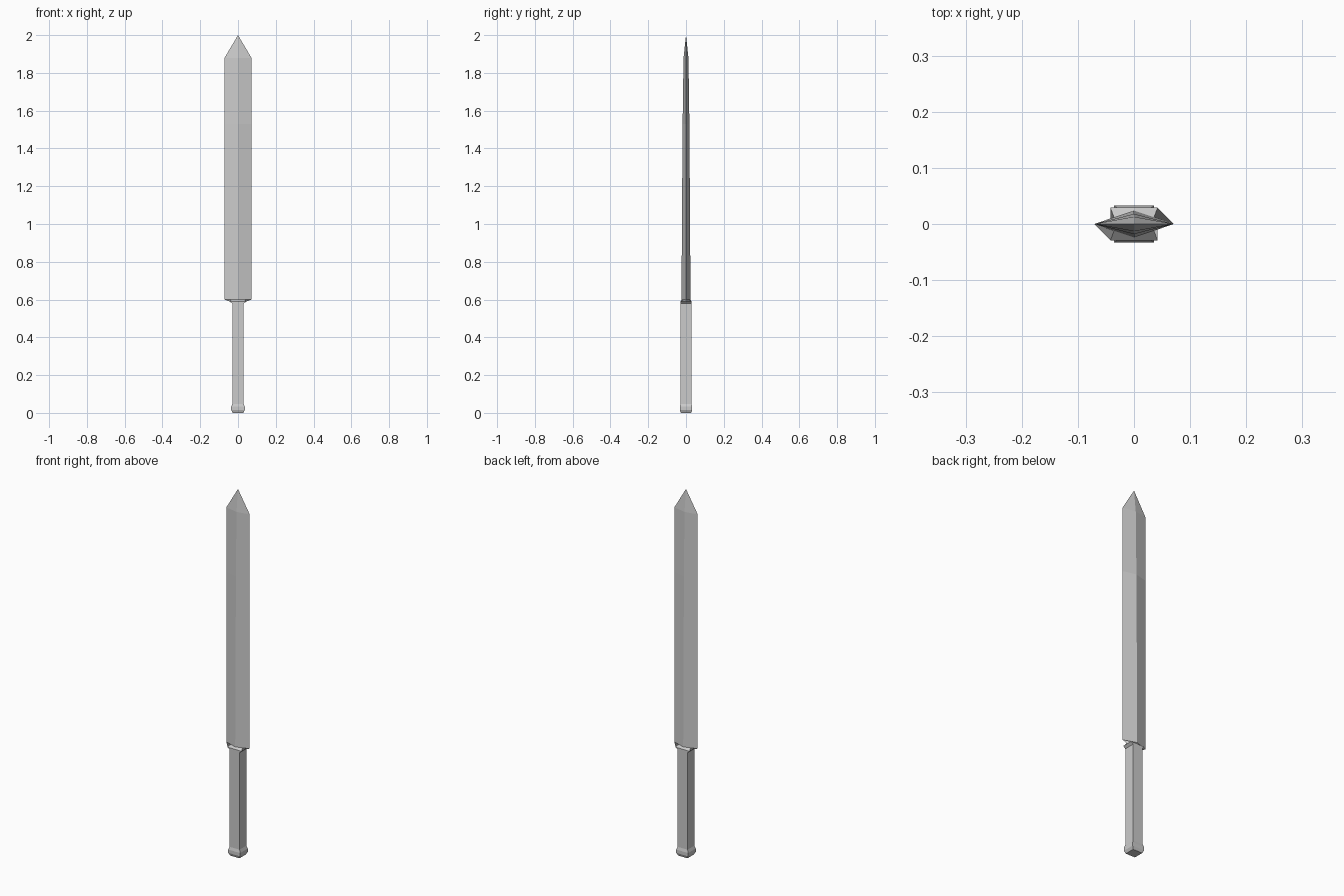
import bpy, bmesh

if "Cube" in bpy.data.objects:
    bpy.data.objects.remove(bpy.data.objects["Cube"])


def loft(name, rings, tip=None):
    """Join rings of equal point count, closing both ends."""
    bm = bmesh.new()
    loops = [[bm.verts.new(p) for p in r] for r in rings]
    n = len(loops[0])
    for lo, hi in zip(loops, loops[1:]):
        for i in range(n):
            j = (i + 1) % n
            bm.faces.new((lo[i], lo[j], hi[j], hi[i]))
    bm.faces.new(loops[0][::-1])
    if tip:
        t = bm.verts.new(tip)
        for i in range(n):
            bm.faces.new((loops[-1][i], loops[-1][(i + 1) % n], t))
    else:
        bm.faces.new(loops[-1])
    bmesh.ops.recalc_face_normals(bm, faces=bm.faces[:])
    me = bpy.data.meshes.new(name)
    bm.to_mesh(me)
    bm.free()
    ob = bpy.data.objects.new(name, me)
    bpy.context.collection.objects.link(ob)
    return ob


def diamond(w, t, z):
    return [(w, 0, z), (0, t, z), (-w, 0, z), (0, -t, z)]


def grip_ring(a, b, c, d, z):
    # a: side point, b/c: corners, d: centre of front and back
    return [(a, 0, z), (b, c, z), (0, d, z), (-b, c, z),
            (-a, 0, z), (-b, -c, z), (0, -d, z), (b, -c, z)]


def box_ring(x, y, z):
    return grip_ring(x, x, y, y, z)


# Diamond-section blade, thinning towards the point
loft("blade", [diamond(0.071, 0.024, 0.6), diamond(0.071, 0.018, 1.53),
               diamond(0.071, 0.013, 1.88)], tip=(0, 0, 2.0))

# Square grip with flared collar meeting the blade
loft("grip", [box_ring(0.03, 0.029, 0.03), box_ring(0.03, 0.029, 0.578),
              box_ring(0.042, 0.029, 0.589),
              grip_ring(0.071, 0.0355, 0.012, 0.024, 0.6)])

# Bevelled pommel
loft("pommel", [box_ring(0.028, 0.027, 0), box_ring(0.036, 0.033, 0.015),
                box_ring(0.036, 0.033, 0.033), box_ring(0.03, 0.029, 0.048)])
